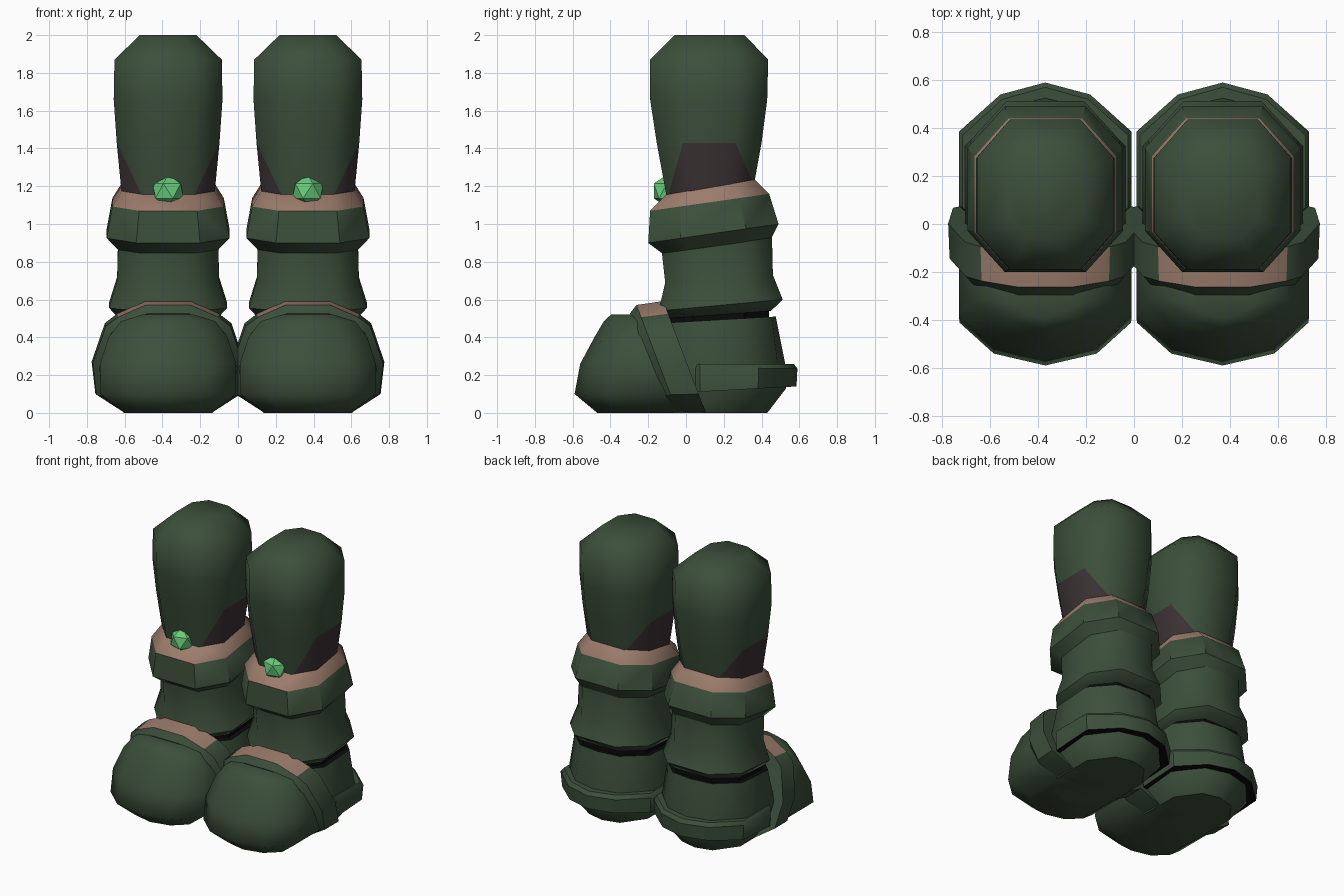
import bpy, bmesh, math

if "Cube" in bpy.data.objects:
    bpy.data.objects.remove(bpy.data.objects["Cube"])

CX = 0.37  # centre line of one boot; the other is mirrored


def material(name, rgb):
    m = bpy.data.materials.new(name)
    m.diffuse_color = (*rgb, 1)
    m.use_nodes = True
    m.node_tree.nodes["Principled BSDF"].inputs["Base Color"].default_value = m.diffuse_color
    return m


GREEN = material("dark green leather", (0.045, 0.078, 0.043))
TAN = material("tan trim", (0.33, 0.20, 0.148))
BROWN = material("dark brown cloth", (0.042, 0.031, 0.033))
BLACK = material("black gap", (0.003, 0.003, 0.003))
GEM = material("bright green gem", (0.14, 0.60, 0.20))


def finish(name, bm, mats, angle):
    """Turn a bmesh into a mirrored, shaded object."""
    bmesh.ops.recalc_face_normals(bm, faces=bm.faces)
    me = bpy.data.meshes.new(name)
    bm.to_mesh(me)
    bm.free()
    for m in mats:
        me.materials.append(m)
    if angle:
        me.shade_smooth()
        me.set_sharp_from_angle(angle=math.radians(angle))
    ob = bpy.data.objects.new(name, me)
    bpy.context.collection.objects.link(ob)
    ob.modifiers.new("other_boot", 'MIRROR').use_axis[0] = True
    return ob


def loft(rings):
    """Skin closed rings of points; returns bmesh, quads[level][segment], caps."""
    bm = bmesh.new()
    vs = [[bm.verts.new((CX + x, y, z)) for x, y, z in r] for r in rings]
    n = len(vs[0])
    quads = [[bm.faces.new((a[i], a[(i + 1) % n], b[(i + 1) % n], b[i]))
              for i in range(n)] for a, b in zip(vs, vs[1:])]
    caps = bm.faces.new(vs[0][::-1]), bm.faces.new(vs[-1])
    return bm, quads, caps


def octagon(hw, y0, y1, zf, zb, bulge=0.0):
    """Chamfered rectangle, tilted from zf at the front to zb at the back."""
    cy, hy = (y0 + y1) / 2, (y1 - y0) / 2
    b = hy - bulge
    pts = [(hw, -0.5 * b), (hw, 0.5 * b), (0.52 * hw, b), (0, hy),
           (-0.52 * hw, b), (-hw, 0.5 * b), (-hw, -0.5 * b),
           (-0.52 * hw, -b), (0, -hy), (0.52 * hw, -b)]
    return [(x, cy + y, zf + (zb - zf) * (y + hy) / (2 * hy)) for x, y in pts]


# Upper leg, with brown side patches that taper onto the corners
bm, quads, _ = loft([octagon(*r) for r in (
    (0.245, -0.10, 0.36, 1.13, 1.21), (0.272, -0.155, 0.40, 1.43, 1.43),
    (0.288, -0.19, 0.43, 1.66, 1.66), (0.284, -0.19, 0.435, 1.87, 1.87),
    (0.150, -0.06, 0.31, 2.0, 2.0))])
for side in (0, 5):
    quads[0][side].material_index = 1
for seg, low in ((1, 0), (9, 1), (4, 1), (6, 0)):
    f = quads[0][seg]
    v = list(f.verts)  # bottom a, bottom b, top b, top a
    pair = (v[1], v[3]) if low == 0 else (v[0], v[2])
    keep = {v[0], v[1]}
    new, _ = bmesh.utils.face_split(f, *pair)
    for tri in (f, new):
        if keep <= set(tri.verts):
            tri.material_index = 1
finish("upper_leg", bm, [GREEN, BROWN], 55)

# Folded cuff with tan top slope
bm, quads, caps = loft([octagon(*r) for r in (
    (0.262, -0.12, 0.45, 0.84, 0.92), (0.325, -0.20, 0.49, 0.90, 1.00),
    (0.295, -0.19, 0.44, 1.07, 1.16), (0.243, -0.10, 0.36, 1.16, 1.24))])
for f in quads[2] + [caps[1]]:
    f.material_index = 1
finish("cuff", bm, [GREEN, TAN], 40)

# Ankle
bm, _, _ = loft([octagon(*r) for r in (
    (0.270, -0.10, 0.45, 0.50, 0.54), (0.312, -0.145, 0.512, 0.54, 0.60),
    (0.270, -0.11, 0.46, 0.69, 0.73), (0.265, -0.13, 0.455, 0.87, 0.94))])
finish("ankle", bm, [GREEN], 50)

# Dark gap between ankle and shoe
bm, _, _ = loft([octagon(0.265, -0.09, 0.44, 0.44, 0.48),
                 octagon(0.265, -0.09, 0.44, 0.52, 0.56)])
finish("ankle_gap", bm, [BLACK], 30)

# Shoe body and heel
bm, _, caps = loft([octagon(*r) for r in (
    (0.235, -0.25, 0.43, 0, 0, 0.03), (0.325, -0.22, 0.53, 0.13, 0.13, 0.04),
    (0.335, -0.20, 0.525, 0.26, 0.26, 0.04),
    (0.300, -0.14, 0.475, 0.475, 0.51, 0.02))])
caps[1].material_index = 1
finish("shoe_body", bm, [GREEN, BLACK], 50)

# Heel strap, dark on its underside
bm, _, caps = loft([octagon(*r) for r in (
    (0.350, -0.13, 0.585, 0.10, 0.14, 0.05),
    (0.360, -0.13, 0.590, 0.24, 0.235, 0.05),
    (0.345, -0.13, 0.570, 0.26, 0.26, 0.05))])
caps[0].material_index = 1
finish("heel_strap", bm, [GREEN, BLACK], 40)


# Toe cap: horizontal layers rounded at the front
def toe_layer(z, hw, front, back):
    k = hw / 0.36
    half = [(hw, back), (hw, front + 0.18 * k), (0.6 * hw, front + 0.05 * k)]
    pts = half + [(0, front)] + [(-x, y) for x, y in reversed(half)]
    return [(x, y, z) for x, y in pts]


bm, _, _ = loft([toe_layer(*r) for r in (
    (0.0, 0.23, -0.47, -0.03), (0.1, 0.358, -0.59, -0.07),
    (0.26, 0.36, -0.56, -0.15), (0.40, 0.315, -0.485, -0.21),
    (0.485, 0.25, -0.435, -0.25), (0.522, 0.13, -0.395, -0.27))])
finish("toe_cap", bm, [GREEN], 60)

# Slanted rim behind the toe cap, tan across the top
HALF = [(0.12, 0.592), (0.27, 0.525), (0.335, 0.475), (0.405, 0.27),
        (0.385, 0.1), (0.23, 0.0)]


def rim_ring(sx, sz, y, slope):
    pts = HALF + [(-x, z) for x, z in reversed(HALF)]
    return [(x * sx, y - slope * z * sz, z * sz) for x, z in pts]


bm, quads, _ = loft([rim_ring(0.90, 0.89, -0.07, 0.43),
                     rim_ring(0.985, 0.965, -0.045, 0.38),
                     rim_ring(1.0, 1.0, 0.105, 0.38)])
for seg in (0, 10, 11):
    quads[1][seg].material_index = 1
finish("toe_rim", bm, [GREEN, TAN], 35)

# Faceted gem on the cuff
bm = bmesh.new()
bmesh.ops.create_icosphere(bm, subdivisions=1, radius=0.092)
bmesh.ops.scale(bm, vec=(1, 0.9, 0.95), verts=bm.verts)
bmesh.ops.translate(bm, vec=(CX, -0.10, 1.175), verts=bm.verts)
finish("gem", bm, [GEM], 0)
